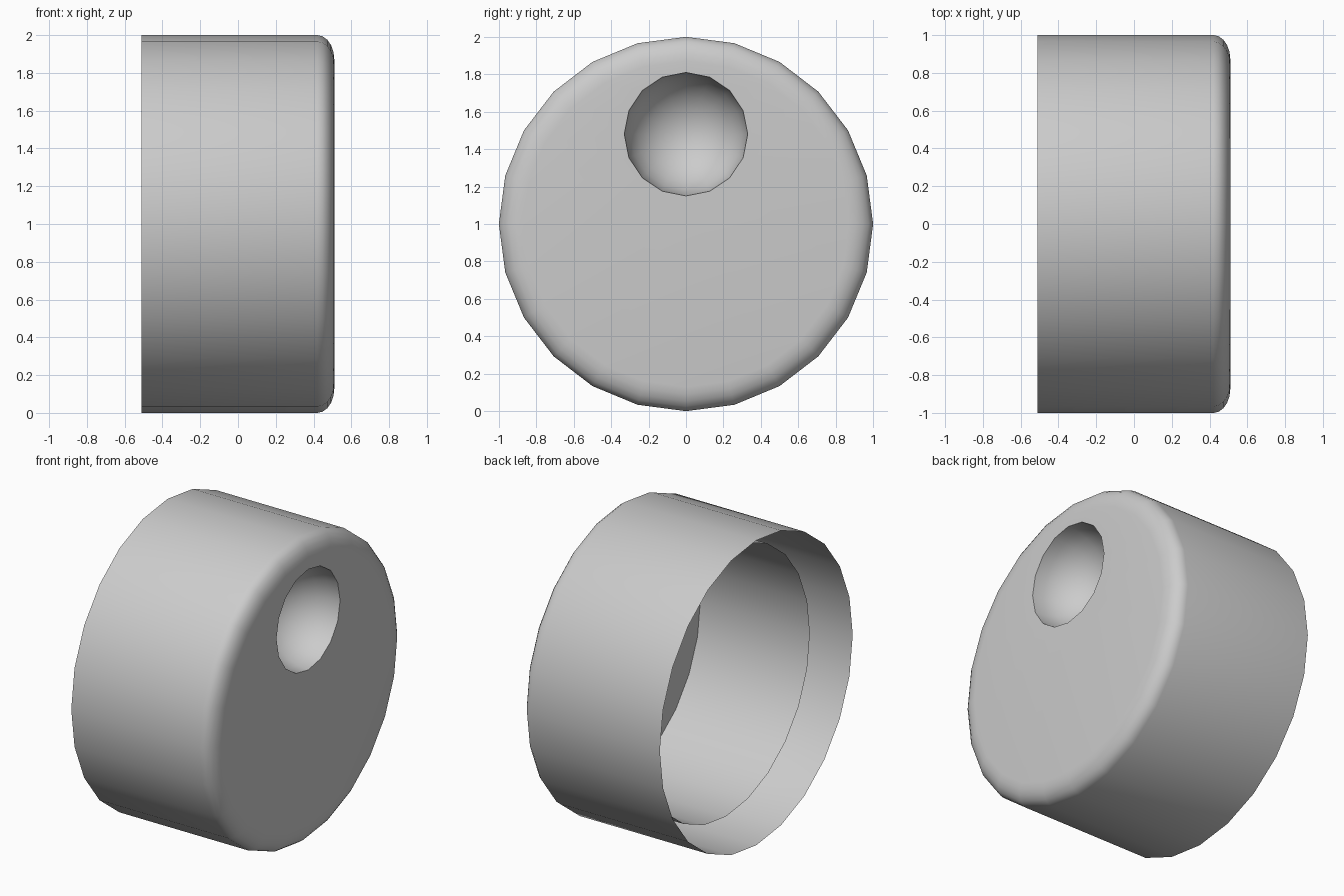
import bpy, bmesh
from math import sin, cos, pi, radians

if "Cube" in bpy.data.objects:
    bpy.data.objects.remove(bpy.data.objects["Cube"])


def ring(bm, x, r, n, zc):
    # circle of vertices around the x axis
    return [bm.verts.new((x, r * sin(2 * pi * i / n), zc + r * cos(2 * pi * i / n)))
            for i in range(n)]


def lathe(bm, profile, n, zc):
    # skin a list of (x, radius) rings and return them
    rings = [ring(bm, x, r, n, zc) for x, r in profile]
    for a, b in zip(rings, rings[1:]):
        for i in range(n):
            j = (i + 1) % n
            bm.faces.new((a[i], a[j], b[j], b[i]))
    return rings


def loop_edges(bm, vs):
    return [bm.edges.get((vs[i - 1], vs[i])) for i in range(len(vs))]


def finish(bm, name, flip=False):
    bmesh.ops.recalc_face_normals(bm, faces=bm.faces)
    # make the wall normals point outward (or inward when flip is set)
    f = max(bm.faces, key=lambda p: p.calc_center_median().z)
    if (f.normal.z < 0) != flip:
        bmesh.ops.reverse_faces(bm, faces=bm.faces)
    me = bpy.data.meshes.new(name)
    bm.to_mesh(me)
    bm.free()
    ob = bpy.data.objects.new(name, me)
    bpy.context.collection.objects.link(ob)
    bpy.ops.object.select_all(action='DESELECT')
    ob.select_set(True)
    bpy.context.view_layer.objects.active = ob
    bpy.ops.object.shade_smooth_by_angle(angle=radians(32))


SIDES, HALF, FLAT = 24, 0.51, 0.87

# outer shell: open back, rounded front edge
bm = bmesh.new()
fillet = [(0.42 + 0.09 * sin(a), FLAT + 0.13 * cos(a))
          for a in (pi / 2 * k / 5 for k in range(6))]
shell = lathe(bm, [(-HALF, 1.0)] + fillet, SIDES, 1.0)

# finger dimple: hemispherical bowl sunk into the front face
R, ZC, STEPS = 0.33, 1.48, 7
bowl = lathe(bm, [(HALF - R * sin(a), R * cos(a))
                  for a in (pi / 2 * k / STEPS for k in range(STEPS))], 16, ZC)
tip = bm.verts.new((HALF - R, 0, ZC))
for i in range(16):
    bm.faces.new((bowl[-1][i - 1], bowl[-1][i], tip))

# flat front face around the dimple
bmesh.ops.triangle_fill(bm, use_beauty=True, normal=(1, 0, 0),
                        edges=loop_edges(bm, shell[-1]) + loop_edges(bm, bowl[0]))
finish(bm, "knob_shell")

# inner sleeve: recessed behind the back rim
bm = bmesh.new()
lathe(bm, [(HALF - 0.005, FLAT), (-0.29, FLAT)], SIDES, 1.0)
finish(bm, "inner_sleeve", flip=True)
